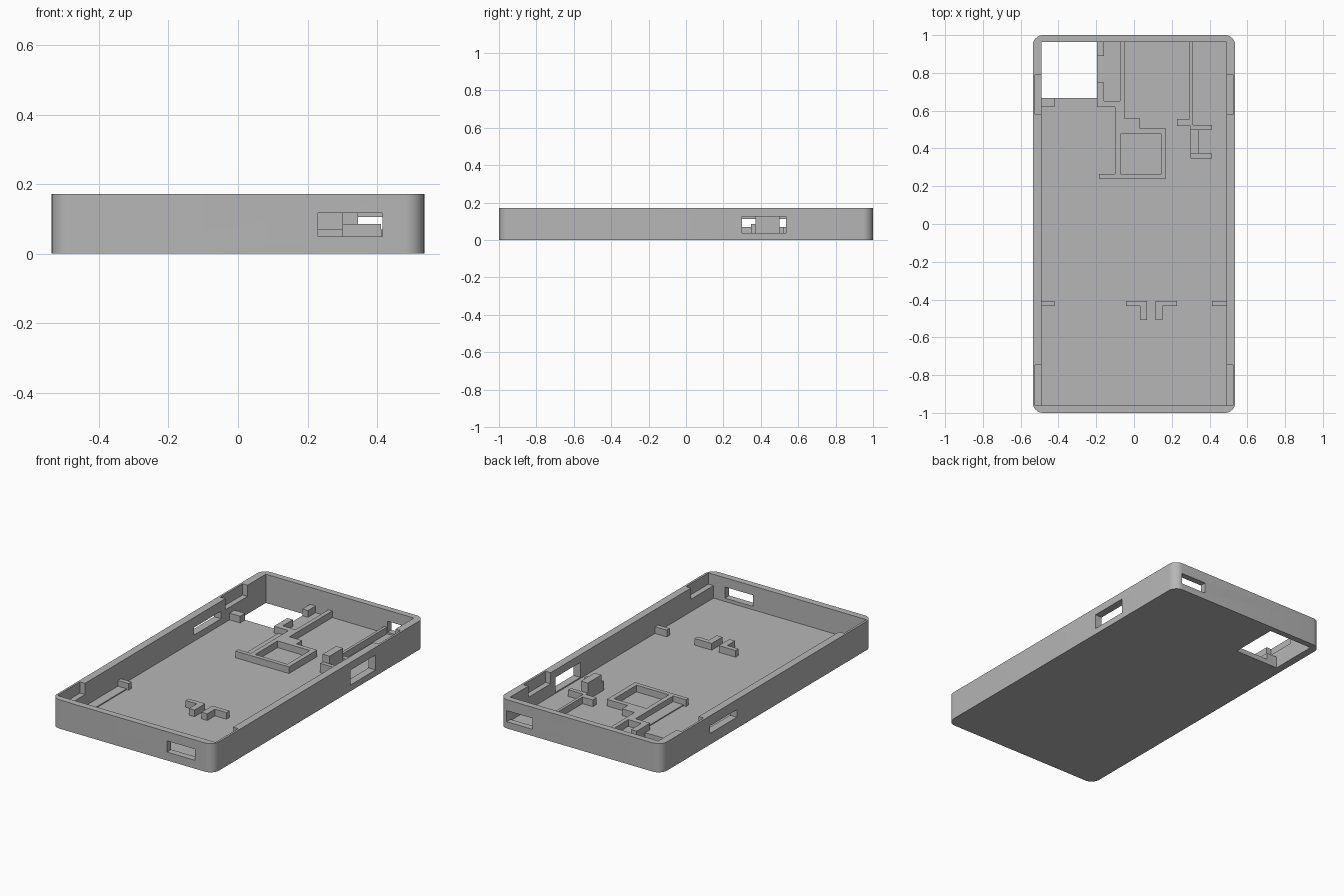
import bpy, bmesh, math
from mathutils import Vector

if "Cube" in bpy.data.objects:
    bpy.data.objects.remove(bpy.data.objects["Cube"], do_unlink=True)

GREY = (0.47, 0.47, 0.47, 1)
mat = bpy.data.materials.new("matte_grey")
mat.use_nodes = True
mat.diffuse_color = GREY
mat.node_tree.nodes["Principled BSDF"].inputs["Base Color"].default_value = GREY

FLOOR, TOP, LOW = 0.03, 0.172, 0.07
INX, BACK, FRONT = 0.49, 0.963, -0.96


def prism(name, outline, z0, z1):
    """Extrude a flat outline between two heights."""
    bm = bmesh.new()
    base = bm.faces.new([bm.verts.new((x, y, z0)) for x, y in outline])
    up = bmesh.ops.extrude_face_region(bm, geom=[base])
    verts = [v for v in up["geom"] if isinstance(v, bmesh.types.BMVert)]
    bmesh.ops.translate(bm, verts=verts, vec=Vector((0, 0, z1 - z0)))
    bmesh.ops.recalc_face_normals(bm, faces=bm.faces)
    mesh = bpy.data.meshes.new(name)
    bm.to_mesh(mesh)
    bm.free()
    mesh.materials.append(mat)
    ob = bpy.data.objects.new(name, mesh)
    bpy.context.scene.collection.objects.link(ob)
    return ob


def box(name, x0, x1, y0, y1, z0=0.01, z1=LOW):
    return prism(name, [(x0, y0), (x1, y0), (x1, y1), (x0, y1)], z0, z1)


def activate(ob):
    bpy.ops.object.select_all(action="DESELECT")
    ob.select_set(True)
    bpy.context.view_layer.objects.active = ob


def cut(target, *dims):
    """Subtract a box from the target and discard the cutter."""
    cutter = box("cutter", *dims)
    cutter.hide_render = True
    mod = target.modifiers.new("cut", "BOOLEAN")
    mod.operation, mod.solver, mod.object = "DIFFERENCE", "EXACT", cutter
    activate(target)
    bpy.ops.object.modifier_apply(modifier=mod.name)
    bpy.data.objects.remove(cutter, do_unlink=True)


# Tray with rounded outer corners
R, HX, HY = 0.055, 0.536, 1.0
rim = []
for i, (sx, sy) in enumerate([(1, 1), (-1, 1), (-1, -1), (1, -1)]):
    for k in range(9):
        a = math.radians(90 * i + 90 * k / 8)
        rim.append((sx * (HX - R) + R * math.cos(a), sy * (HY - R) + R * math.sin(a)))
tray = prism("tray", rim, 0, TOP)
cut(tray, -INX, INX, FRONT, BACK, FLOOR, 0.3)

# Corner opening through the floor
cut(tray, -INX, -0.197, 0.667, BACK, -0.1, 0.1)

# Ports through the four walls
cut(tray, 0.23, 0.415, -1.1, -0.9, 0.05, 0.117)
cut(tray, 0.315, 0.487, 0.9, 1.1, 0.04, 0.106)
cut(tray, 0.4, 0.6, 0.30, 0.535, 0.037, 0.126)
cut(tray, -0.6, -0.4, 0.285, 0.54, 0.067, 0.112)

# Clip recesses in the inner side walls, open at the rim
for s in (-1, 1):
    x0, x1 = sorted((s * 0.45, s * 0.523))
    for y0, y1 in ((0.58, 0.79), (FRONT, -0.747)):
        cut(tray, x0, x1, y0, y1, 0.105, 0.3)
activate(tray)
bpy.ops.object.shade_smooth_by_angle(angle=math.radians(30))

# Square socket frame with its extended front bar
frame = box("socket_frame", -0.1, 0.17, 0.265, 0.505)
cut(frame, -0.072, 0.142, 0.2651, 0.477, -0.1, 0.2)
box("socket_front_bar", -0.185, 0.17, 0.24, 0.265)

# Stepped rib from the frame to the back wall
prism("stepped_rib", [(-0.1, 0.505), (0.033, 0.505), (0.033, 0.558), (-0.05, 0.558),
                      (-0.05, BACK), (-0.075, BACK), (-0.075, 0.652), (-0.16, 0.652),
                      (-0.16, 0.748), (-0.197, 0.748), (-0.197, 0.62), (-0.1, 0.62)],
      0.01, LOW)

# Small stops around the floor opening
box("opening_back_stop", -0.197, -0.16, 0.89, BACK)
box("opening_side_stop", -INX, -0.42, 0.62, 0.667)

# Switch holder: rib with a stepped foot, tall post and ledge
prism("switch_rib", [(0.227, 0.52), (0.3, 0.52), (0.3, 0.5), (0.412, 0.5), (0.412, 0.525),
                     (0.312, 0.525), (0.312, BACK), (0.295, BACK), (0.295, 0.557),
                     (0.227, 0.557)], 0.01, LOW)
box("switch_post", 0.3, 0.345, 0.372, 0.5, 0.01, 0.13)
box("switch_ledge", 0.3, 0.412, 0.348, 0.372, 0.01, 0.085)

# Pair of angled brackets near the front
for name, bar_end, inner, leg in (("left", 0.228, 0.115, 0.152), ("right", -0.043, 0.068, 0.031)):
    outline = [(bar_end, -0.407), (inner, -0.407), (inner, -0.508), (leg, -0.508),
               (leg, -0.435), (bar_end, -0.435)]
    prism(name + "_angle_bracket", outline, 0.01, LOW)

# Side stops near the front
box("left_side_stop", 0.412, INX, -0.435, -0.407)
box("right_side_stop", -INX, -0.42, -0.435, -0.407)

# Thin raised strips on the floor
box("front_floor_strip", -INX, -0.433, FRONT, -0.435, 0.02, FLOOR + 0.006)
box("socket_floor_strip", -0.168, -0.1, 0.265, 0.62, 0.02, FLOOR + 0.006)
